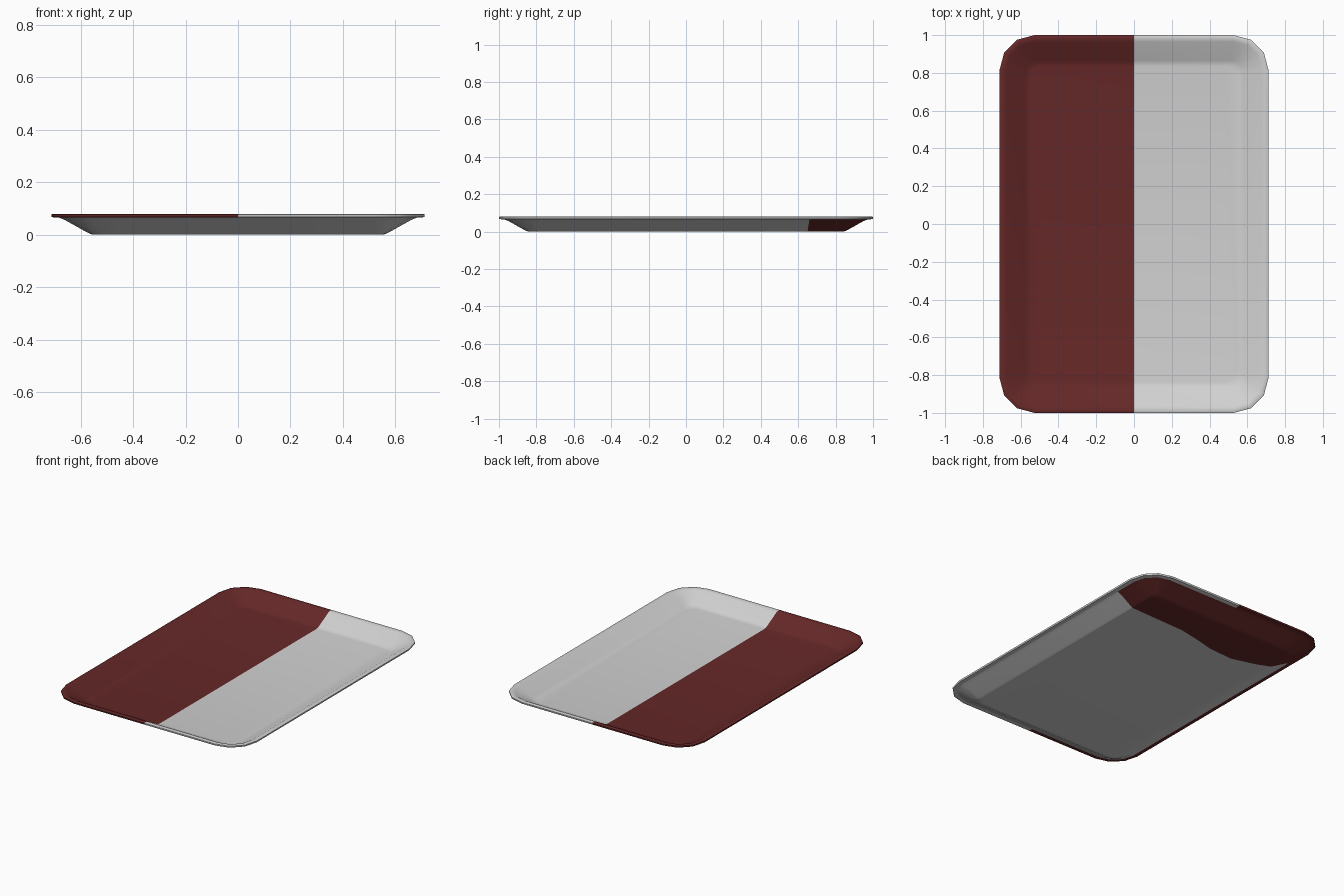
import bpy, bmesh, math
from mathutils import Vector

if "Cube" in bpy.data.objects:
    bpy.data.objects.remove(bpy.data.objects["Cube"])

HX, HY, R = 0.712, 1.0, 0.185


def material(name, rgb):
    m = bpy.data.materials.new(name)
    m.diffuse_color = (*rgb, 1)
    m.use_nodes = True
    m.node_tree.nodes["Principled BSDF"].inputs["Base Color"].default_value = m.diffuse_color
    return m


GREY = material("light grey", (0.64, 0.64, 0.64))
RED = material("dark red", (0.133, 0.021, 0.021))


def ring(bm, inset, z):
    """Rounded rectangle, three segments per corner, counter-clockwise."""
    r = max(R - inset, 0.06)
    cx, cy = HX - inset - r, HY - inset - r
    out = []
    for q, (sx, sy) in enumerate([(1, 1), (-1, 1), (-1, -1), (1, -1)]):
        for k in range(4):
            a = math.radians(90 * q + 30 * k)
            out.append(bm.verts.new((sx * cx + r * math.cos(a), sy * cy + r * math.sin(a), z)))
    return out


def shell(profile, cap):
    """Skin the rings of a profile that runs under, round the lip and back in."""
    bm = bmesh.new()
    rings = [ring(bm, *p) for p in profile]
    for a, b in zip(rings, rings[1:]):
        n = len(a)
        for i in range(n):
            j = (i + 1) % n
            bm.faces.new((a[i], a[j], b[j], b[i]))
    bm.faces.new(reversed(rings[0]) if cap == "first" else rings[-1])
    return bm


def cut(bm, co, no, faces=None):
    faces = list(bm.faces) if faces is None else faces
    geom = set(faces)
    for f in faces:
        geom.update(f.edges)
        geom.update(f.verts)
    bmesh.ops.bisect_plane(bm, geom=list(geom), dist=1e-6, plane_co=co, plane_no=no)


def finish(bm, name, is_red):
    for f in bm.faces:
        f.material_index = 1 if is_red(f.calc_center_median()) else 0
    me = bpy.data.meshes.new(name)
    bm.to_mesh(me)
    bm.free()
    me.materials.append(GREY)
    me.materials.append(RED)
    ob = bpy.data.objects.new(name, me)
    bpy.context.collection.objects.link(ob)
    bpy.ops.object.select_all(action='DESELECT')
    ob.select_set(True)
    bpy.context.view_layer.objects.active = ob
    bpy.ops.object.shade_smooth_by_angle(angle=math.radians(40))


# Lip and inside of the tray: red left half, grey right half
bm = shell([(0.03, 0.065), (0.002, 0.067), (0, 0.07), (0, 0.078), (0.003, 0.08),
            (0.022, 0.079), (0.035, 0.075), (0.135, 0.02), (0.15, 0.014), (0.165, 0.012)], "last")
cut(bm, (0, 0, 0), (1, 0, 0))
finish(bm, "tray_inside", lambda c: c.x < 0)

# Underside: grey, with a red area behind a wavy line
wave = [(-0.8, 0.66), (-0.57, 0.65), (-0.46, 0.605), (-0.30, 0.56), (-0.12, 0.575),
        (0.0, 0.605), (0.15, 0.635), (0.56, 0.65), (0.8, 0.67)]
bm = shell([(0.17, 0), (0.155, 0.001), (0.138, 0.008), (0.052, 0.056), (0.03, 0.065)], "first")
for x, _ in wave[1:-1]:
    cut(bm, (x, 0, 0), (1, 0, 0))
for (x0, y0), (x1, y1) in zip(wave, wave[1:]):
    column = [f for f in bm.faces if x0 < f.calc_center_bounds().x < x1]
    cut(bm, (x0, y0, 0), Vector((y0 - y1, x1 - x0, 0)).normalized(), column)


def behind_wave(c):
    for (x0, y0), (x1, y1) in zip(wave, wave[1:]):
        if x0 <= c.x <= x1:
            return c.y > y0 + (y1 - y0) * (c.x - x0) / (x1 - x0)
    return False


finish(bm, "tray_underside", behind_wave)
